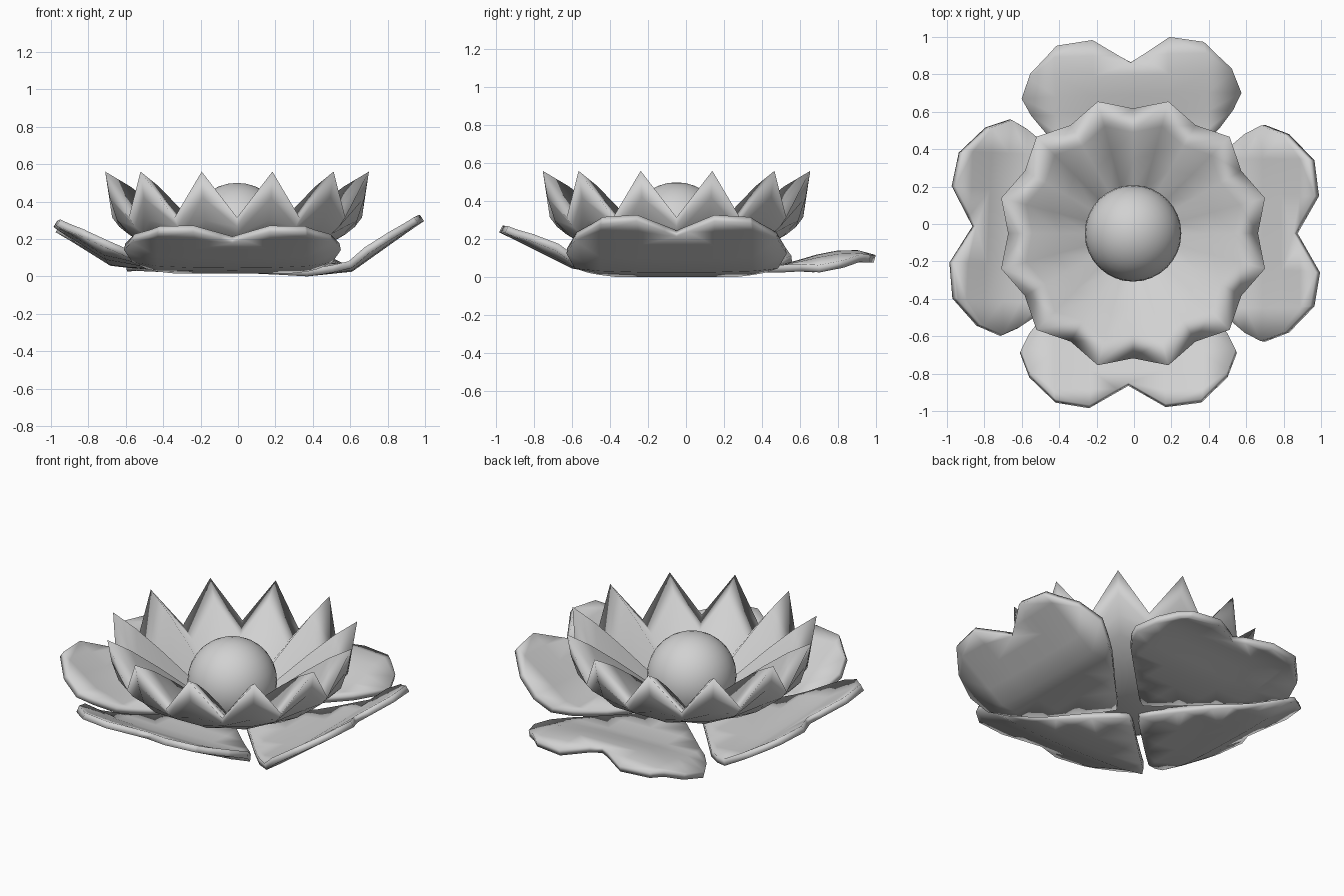
import bpy, bmesh, math
from mathutils import Matrix, Vector

if "Cube" in bpy.data.objects:
    bpy.data.objects.remove(bpy.data.objects["Cube"])

grey = bpy.data.materials.new("soft_grey")
grey.diffuse_color = (0.64, 0.64, 0.64, 1)
grey.use_nodes = True
grey.node_tree.nodes["Principled BSDF"].inputs["Base Color"].default_value = grey.diffuse_color
CX, CY = -0.005, -0.05          # centre of the bloom


def finish(bm, name, angle):
    me = bpy.data.meshes.new(name)
    bm.to_mesh(me)
    bm.free()
    ob = bpy.data.objects.new(name, me)
    bpy.context.collection.objects.link(ob)
    me.materials.append(grey)
    bpy.ops.object.select_all(action='DESELECT')
    ob.select_set(True)
    bpy.context.view_layer.objects.active = ob
    bpy.ops.object.shade_smooth_by_angle(angle=math.radians(angle))
    return ob


def interp(pts, u):
    if u <= pts[0][0]:
        return pts[0][1]
    for (a, za), (b, zb) in zip(pts, pts[1:]):
        if u <= b:
            return za + (zb - za) * (u - a) / (b - a)
    return pts[-1][1]


# Half outline of a heart-shaped outer petal: (outward, sideways)
HALF = [(.08, 0), (.12, .06), (.5, .46), (.6, .535), (.69, .58), (.82, .53),
        (.955, .39), (.985, .21), (.865, 0)]
# Arch of a domed petal along its length: (outward, share of full height)
ARCH = [(.5, 0), (.6, .35), (.75, 1), (.9, .9), (.99, .45)]


def outer_petal(name, angle, shift, profile, lift, tilt=0.0, dome=0.0):
    bm = bmesh.new()
    right = [bm.verts.new((u, v, 0)) for u, v in HALF]
    left = [right[i] if v == 0 else bm.verts.new((u, -v, 0))
            for i, (u, v) in enumerate(HALF)]
    bm.faces.new(right)
    bm.faces.new(left)
    # cut rows and columns so the petal can bend
    cuts = [((u, 0, 0), (1, 0, 0)) for u in (.22, .36, .5, .6, .7, .8, .9)]
    cuts += [((0, v, 0), (0, 1, 0)) for v in (-.4, -.2, .2, .4)]
    for co, no in cuts:
        bmesh.ops.bisect_plane(bm, geom=bm.verts[:] + bm.edges[:] + bm.faces[:],
                               plane_co=co, plane_no=no)
    bmesh.ops.remove_doubles(bm, verts=bm.verts[:], dist=.012)
    for f in bm.faces:
        f.normal_update()
        if f.normal.z < 0:
            f.normal_flip()
    for v in bm.verts:
        u, s = v.co.x, v.co.y
        out = min(1, max(0, (u - .35) / .3))
        arch = interp(ARCH, u) * max(0, 1 - (s / .57) ** 4)
        v.co.z = (interp(profile, u) + dome * arch
                  + out * (lift * s ** 4 + tilt * s))
    bm.transform(Matrix.Translation((*shift, 0)) @
                 Matrix.Rotation(math.radians(angle), 4, 'Z'))
    ob = finish(bm, name, 60)
    sol = ob.modifiers.new("thickness", 'SOLIDIFY')
    sol.thickness = .04
    sol.offset = 1


outer_petal("front_outer_petal", 270, (-.03, 0),
            [(.1, .02), (.4, .015), (.6, .045), (.98, .235)], .45)
outer_petal("right_outer_petal", 0, (.01, -.05),
            [(.1, .015), (.36, 0), (.6, .025), (.98, .295)], .3)
outer_petal("left_outer_petal", 177.5, (0, -.05),
            [(.1, .025), (.5, .045), (.7, .075), (.98, .25)], .38, tilt=.07)
outer_petal("back_outer_petal", 91.5, (.005, 0),
            [(.1, .02), (.5, .025), (.7, .025), (.98, .045)], 0, dome=.07)

# Ring of twelve thick pointed petals: (radius, height) profiles that run
# from the underside out to the rim and back along the top to the centre
TIP = [(.2, .06), (.42, .125), (.58, .215), (.665, .3), (.705, .42), (.73, .56),
       (.59, .48), (.44, .37), (.235, .205)]
FOLD = [(.2, .06), (.4, .13), (.52, .19), (.58, .225), (.63, .265), (.668, .315),
        (.54, .275), (.4, .215), (.235, .13)]
bm = bmesh.new()
base = bm.verts.new((CX, CY, .05))
cols = []
for k in range(24):
    a = math.radians(15 * k)
    cols.append([bm.verts.new((CX + r * math.cos(a), CY + r * math.sin(a), z))
                 for r, z in (TIP if k % 2 else FOLD)])
for k in range(24):
    p, q = cols[k], cols[(k + 1) % 24]
    bm.faces.new((base, q[0], p[0]))
    for i in range(len(p) - 1):
        bm.faces.new((p[i], q[i], q[i + 1], p[i + 1]))
finish(bm, "inner_petal_ring", 170)

# Round centre, trimmed where it sits among the petals
bm = bmesh.new()
bmesh.ops.create_uvsphere(bm, u_segments=32, v_segments=16, radius=.258)
bm.transform(Matrix.Translation((CX, CY, .242)))
bmesh.ops.bisect_plane(bm, geom=bm.verts[:] + bm.edges[:] + bm.faces[:],
                       plane_co=Vector((0, 0, .065)), plane_no=(0, 0, 1),
                       clear_inner=True)
finish(bm, "flower_centre", 60)
